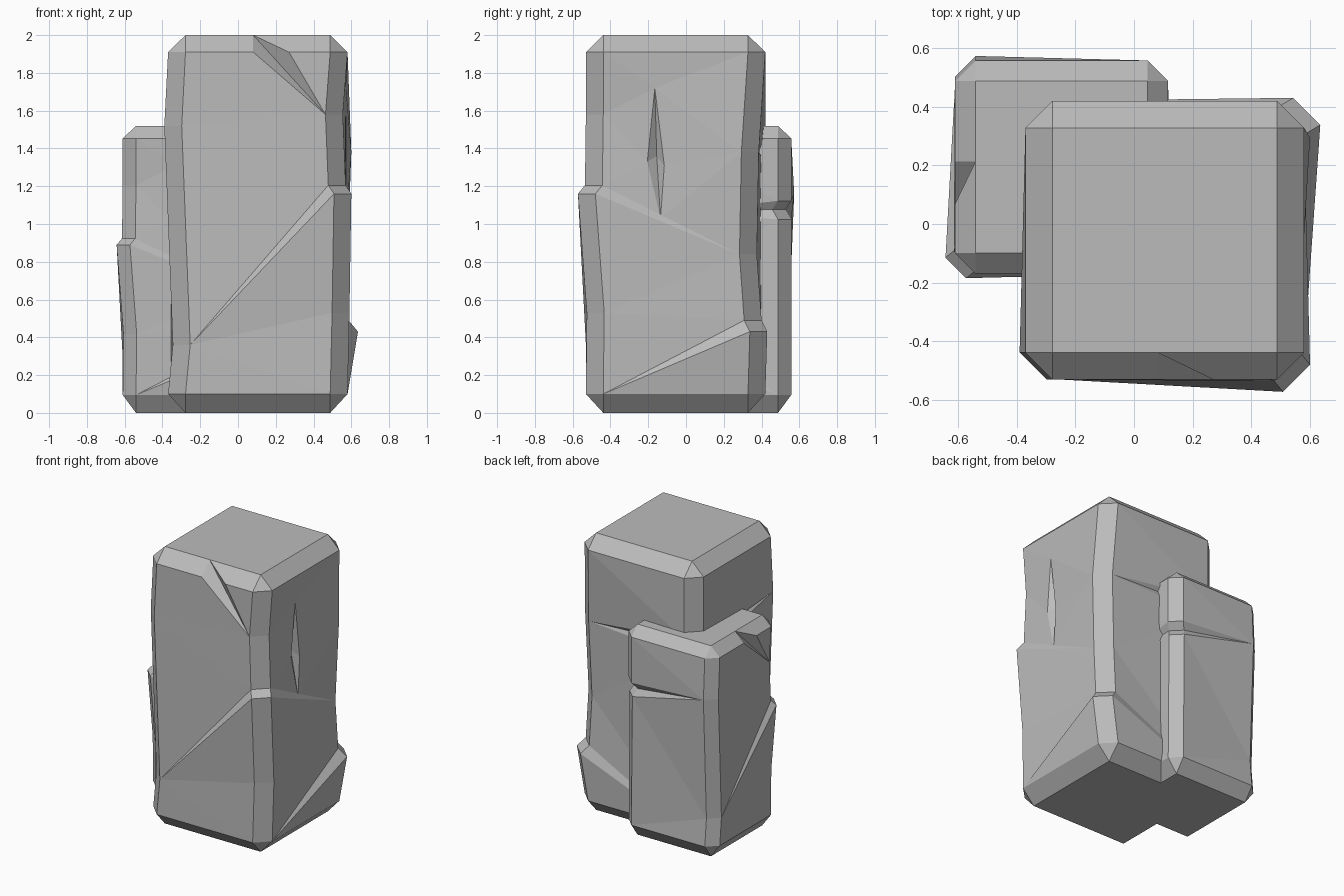
import bpy
import bmesh
from math import radians
from mathutils import Matrix, Vector

cube = bpy.data.objects.get("Cube")
if cube:
    bpy.data.objects.remove(cube, do_unlink=True)

stone = bpy.data.materials.new("grey_stone")
stone.use_nodes = True
GREY = (0.5, 0.5, 0.5, 1)
stone.diffuse_color = GREY
stone.node_tree.nodes["Principled BSDF"].inputs["Base Color"].default_value = GREY

HALF, BEVEL, LOW, HIGH, TOP = 0.475, 0.092, 0.1, 1.91, 2.0

# Each upright corner: direction, then worn points (push along x, push along y, height)
CORNERS = [
    ((-1, -1), [(0.025, 0, 0.36), (-0.02, 0, 1.52)]),
    ((1, -1), [(0.01, 0.005, 0.53), (0.02, -0.042, 1.16),
               (-0.01, -0.005, 1.205), (-0.025, 0, 1.58)]),
    ((1, 1), [(0.055, 0.01, 0.43), (0.005, -0.02, 0.49),
              (0, -0.045, 0.84), (0.02, -0.035, 1.38)]),
    ((-1, 1), [(0, -0.01, 1.34), (0.04, -0.04, 1.41), (0, 0, 1.47)]),
]

# How corner points join across each wall, bottom to top
WALLS = [
    ["00", "11", "12", "13", "24"],
    ["00", "01", "02", "13", "23", "33"],
    ["00", "10", "20", "30", "41", "42", "43", "54"],
    ["00", "01", "12", "22", "32", "43"],
]


def build_pillar(name, scale, height_scale, lift, turn, centre):
    bm = bmesh.new()

    def vert(x, y, z):
        return bm.verts.new((x, y, z))

    def face(*verts):
        unique = list(dict.fromkeys(verts))
        if len(unique) > 2:
            bm.faces.new(unique)

    # Bevelled upright corners: an edge on the incoming wall, one on the outgoing wall
    incoming, outgoing, floor, roof = [], [], [], []
    for (sx, sy), worn in CORNERS:
        along_x, along_y = [], []
        for dx, dy, z in [(0, 0, LOW)] + worn + [(0, 0, HIGH)]:
            x, y = sx * HALF + dx, sy * HALF + dy
            along_x.append(vert(x - sx * BEVEL, y, z))
            along_y.append(vert(x, y - sy * BEVEL, z))
        first, last = (along_y, along_x) if sx == sy else (along_x, along_y)
        inset = HALF - BEVEL
        bottom = vert(sx * inset, sy * inset, -lift / height_scale)
        top = vert(sx * inset, sy * inset, TOP)
        for i in range(len(first) - 1):
            face(first[i], last[i], last[i + 1], first[i + 1])
        face(bottom, last[0], first[0])
        face(first[-1], last[-1], top)
        incoming.append(first)
        outgoing.append(last)
        floor.append(bottom)
        roof.append(top)

    # Walls with tapering ledges, and the lower bevels
    for k, pairs in enumerate(WALLS):
        n = (k + 1) % 4
        a, b = outgoing[k], incoming[n]
        for lo, hi in zip(pairs, pairs[1:]):
            face(a[int(lo[0])], b[int(lo[1])], b[int(hi[1])], a[int(hi[0])])
        face(floor[k], floor[n], b[0], a[0])
        if k:
            face(a[-1], b[-1], roof[n], roof[k])

    # Split in the upper front edge
    a, b = outgoing[0], incoming[1]
    chip_top = vert(-0.025, -HALF + BEVEL, TOP)
    chip_left = vert(-0.025, -HALF, HIGH)
    chip_right = vert(0.165, -HALF, HIGH)
    face(a[2], b[4], chip_left, a[3])
    face(chip_left, b[4], chip_top)
    face(chip_top, b[4], chip_right)
    face(chip_right, b[4], b[5])
    face(a[3], chip_left, chip_top, roof[0])
    face(chip_right, b[5], roof[1], chip_top)

    # Narrow gouge in the side wall
    a, b = outgoing[1], incoming[2]
    tip = vert(HALF - 0.008, -0.11, 1.72)
    left = vert(HALF - 0.012, -0.15, 1.33)
    right = vert(HALF - 0.008, -0.06, 1.31)
    foot = vert(HALF - 0.006, -0.08, 1.03)
    deep = vert(HALF - 0.05, -0.1, 1.36)
    face(a[3], foot, left, a[4])
    face(a[3], b[3], foot)
    face(a[4], left, tip)
    face(a[4], tip, b[5], a[5])
    face(tip, right, b[4], b[5])
    face(foot, b[3], b[4], right)
    rim = [tip, left, foot, right]
    for p, q in zip(rim, rim[1:] + rim[:1]):
        face(p, q, deep)

    # Closed ends
    face(*reversed(floor))
    face(roof[0], chip_top, *roof[1:])

    bmesh.ops.triangulate(bm, faces=[f for f in bm.faces if len(f.verts) > 3])
    bmesh.ops.recalc_face_normals(bm, faces=bm.faces)
    bm.transform(Matrix.Translation(Vector((*centre, lift)))
                 @ Matrix.Rotation(radians(turn), 4, "Z")
                 @ Matrix.Diagonal((scale, scale, height_scale, 1)))
    mesh = bpy.data.meshes.new(name)
    bm.to_mesh(mesh)
    bm.free()
    mesh.materials.append(stone)
    bpy.context.collection.objects.link(bpy.data.objects.new(name, mesh))


build_pillar("tall_rock_pillar", 1, 1, 0, 0, (0.105, -0.055))
build_pillar("short_rock_pillar", 0.765, 0.75, 0.02, -90, (-0.247, 0.194))
